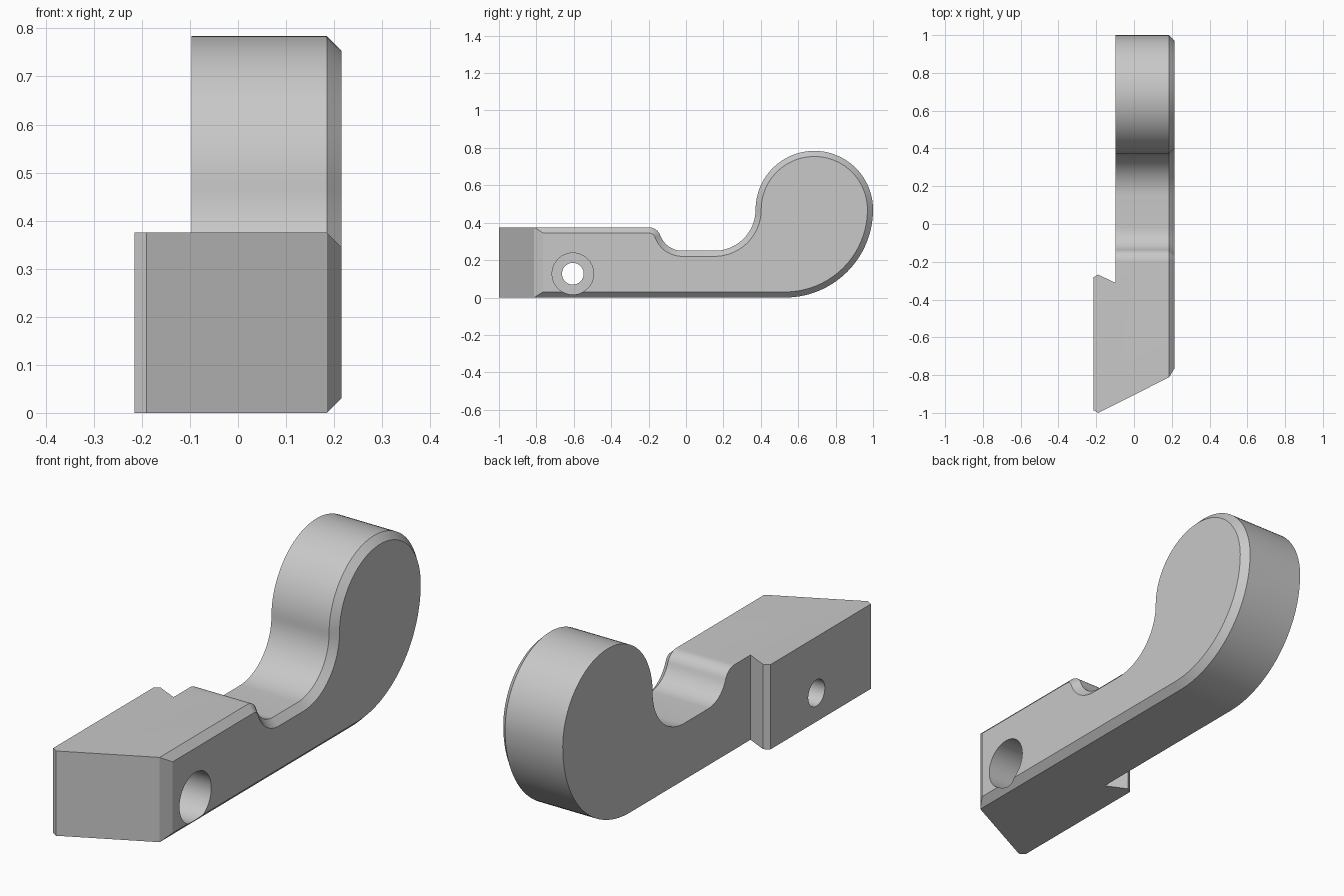
import bpy, bmesh
from math import sin, cos, radians, pi
from mathutils import Vector, Matrix

cube = bpy.data.objects.get("Cube")
if cube:
    bpy.data.objects.remove(cube, do_unlink=True)

grey = bpy.data.materials.new("plain grey")
grey.use_nodes = True
colour = (0.58, 0.58, 0.58, 1)
grey.diffuse_color = colour
grey.node_tree.nodes["Principled BSDF"].inputs["Base Color"].default_value = colour


def arc(cy, cz, r, a0, a1, n):
    angles = [radians(a0 + (a1 - a0) * i / n) for i in range(n + 1)]
    return [Vector((cy + r * cos(a), cz + r * sin(a))) for a in angles]


def inset(points, d):
    # mitred offset towards the inside of a clockwise outline
    result = []
    for i, p in enumerate(points):
        e0 = (p - points[i - 1]).normalized()
        e1 = (points[(i + 1) % len(points)] - p).normalized()
        n0, n1 = Vector((e0.y, -e0.x)), Vector((e1.y, -e1.x))
        result.append(p + (n0 + n1) * d / (1 + n0.dot(n1)))
    return result


def finish(name, bm):
    bmesh.ops.recalc_face_normals(bm, faces=bm.faces)
    mesh = bpy.data.meshes.new(name)
    bm.to_mesh(mesh)
    bm.free()
    mesh.materials.append(grey)
    obj = bpy.data.objects.new(name, mesh)
    bpy.context.collection.objects.link(obj)
    return obj


def loft(name, rings):
    bm = bmesh.new()
    loops = [[bm.verts.new(p) for p in ring] for ring in rings]
    for a, b in zip(loops, loops[1:]):
        for i in range(len(a)):
            bm.faces.new((a[i - 1], a[i], b[i], b[i - 1]))
    bm.faces.new(loops[0])
    bm.faces.new(loops[-1])
    return finish(name, bm)


def cylinder(name, r, x0, x1):
    bm = bmesh.new()
    place = Matrix.Translation(((x0 + x1) / 2, -0.605, 0.127)) @ Matrix.Rotation(pi / 2, 4, 'Y')
    bmesh.ops.create_cone(bm, cap_ends=True, segments=64, radius1=r, radius2=r,
                          depth=x1 - x0, matrix=place)
    return finish(name, bm)


def cut(obj, tool, operation):
    tool.hide_render = True
    bpy.context.view_layer.objects.active = obj
    mod = obj.modifiers.new("cut", 'BOOLEAN')
    mod.operation, mod.solver, mod.object = operation, 'EXACT', tool
    bpy.ops.object.modifier_apply(modifier=mod.name)
    bpy.data.objects.remove(tool, do_unlink=True)


# Side profile, clockwise: bar, thumb notch, round hook end
profile = [Vector((-1.2, 0)), Vector((-1.2, 0.375))]
profile += arc(-0.1985, 0.31, 0.065, 90, 20, 10)
profile += arc(-0.02, 0.375, 0.125, 200, 270, 12)[1:]
profile += arc(0.152, 0.47, 0.22, 270, 360, 20)
profile += arc(0.686, 0.47, 0.314, 180, 0, 48)[1:]
profile += arc(0.53, 0.47, 0.47, 0, -90, 28)[1:]

# Body with a chamfered outer face
levels = [(-0.3, profile), (0.185, profile), (0.215, inset(profile, 0.03))]
body = loft("hooked_lever", [[(x, p.x, p.y) for p in ring] for x, ring in levels])

# Plan outline: slanted nose, side block and thinner hook arm
plan = [(-0.215, -0.985), (-0.19, -1), (0.185, -0.812), (0.245, -0.715), (0.245, 1.2),
        (-0.097, 1.2), (-0.097, -0.312), (-0.19, -0.268), (-0.215, -0.283)]
cut(body, loft("plan_cutter", [[(x, y, z) for x, y in plan] for z in (-0.5, 1.5)]), 'INTERSECT')

# Counterbored screw hole
cut(body, cylinder("screw_hole", 0.058, -0.4, 0.4), 'DIFFERENCE')
cut(body, cylinder("counterbore", 0.111, -0.07, 0.4), 'DIFFERENCE')

bpy.ops.object.select_all(action='DESELECT')
body.select_set(True)
bpy.context.view_layer.objects.active = body
bpy.ops.object.shade_smooth_by_angle(angle=radians(25))
